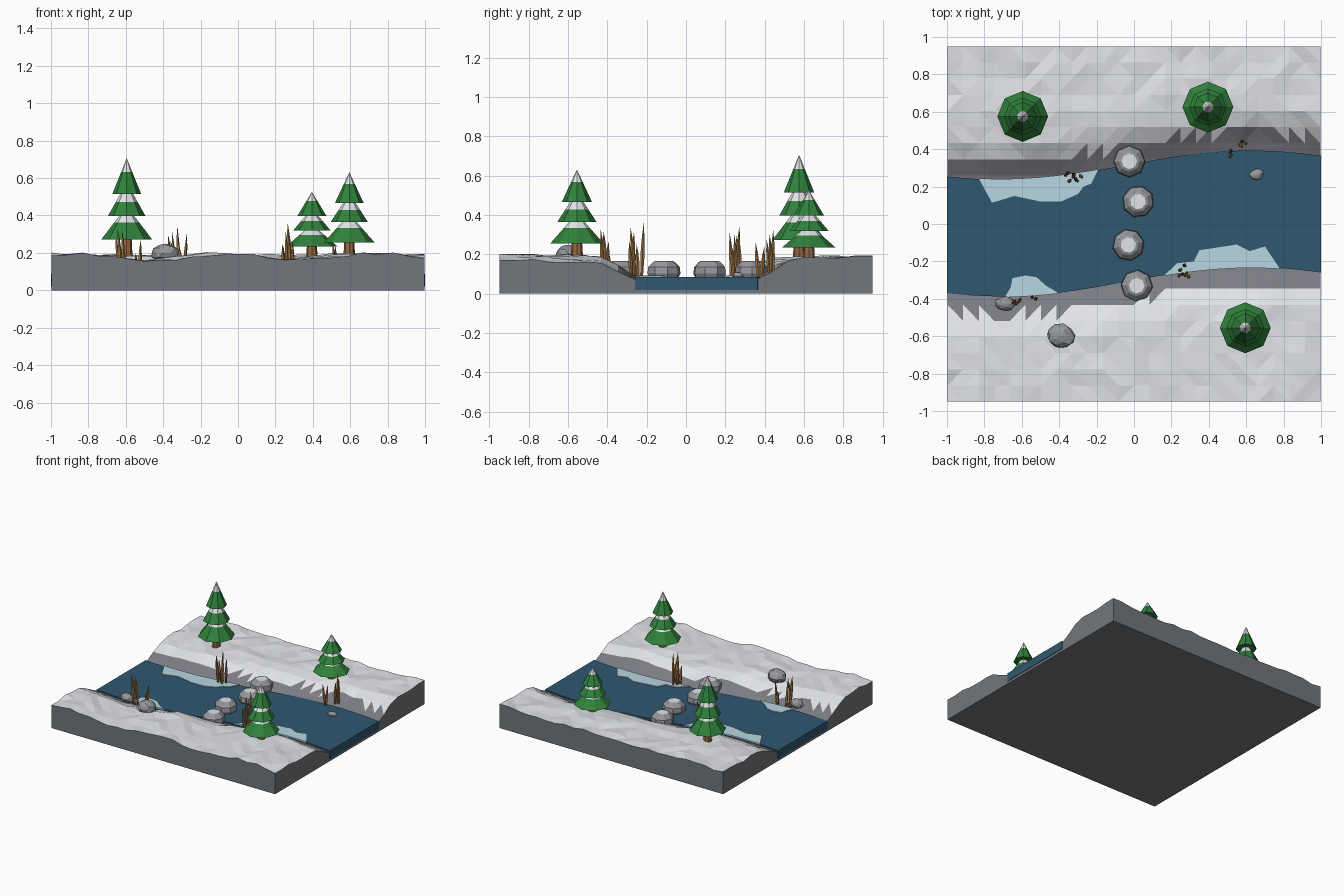
import bpy, bmesh, math, random
from mathutils import Matrix, Vector

random.seed(7)
if "Cube" in bpy.data.objects:
    bpy.data.objects.remove(bpy.data.objects["Cube"], do_unlink=True)


def material(name, *rgb):
    mat = bpy.data.materials.new(name)
    mat.use_nodes = True
    mat.diffuse_color = (*rgb, 1)
    shader = next(n for n in mat.node_tree.nodes if n.type == 'BSDF_PRINCIPLED')
    shader.inputs["Base Color"].default_value = (*rgb, 1)
    return mat


SNOW = material("snow", 0.77, 0.79, 0.82)
BANK = material("bank_stone", 0.20, 0.20, 0.23)
EARTH = material("base_slate", 0.17, 0.185, 0.20)
WATER = material("river_water", 0.03, 0.095, 0.16)
ICE = material("ice", 0.47, 0.68, 0.76)
PINE = material("pine_green", 0.03, 0.22, 0.045)
BARK = material("bark", 0.30, 0.14, 0.055)
REED = material("dry_reed", 0.38, 0.19, 0.065)
ROCK = material("grey_rock", 0.30, 0.31, 0.33)

HALF_WIDTH = 0.312
WATER_TOP = 0.086


def finish(name, bm, *mats):
    bmesh.ops.recalc_face_normals(bm, faces=bm.faces)
    mesh = bpy.data.meshes.new(name)
    bm.to_mesh(mesh)
    bm.free()
    for mat in mats:
        mesh.materials.append(mat)
    obj = bpy.data.objects.new(name, mesh)
    bpy.context.collection.objects.link(obj)
    return obj


def river_middle(x):
    return 0.003 + 0.078 * math.sin(2.35 * x + 0.1)


def ground(x, y):
    d = abs(y - river_middle(x))
    t = min(max((d - 0.24) / 0.32, 0), 1)
    rise = t * t * (3 - 2 * t)
    wave = math.cos(7.8 * (x + 0.05) + 2.5 * (y + 0.95)) * (0.012 - 0.006 * y)
    return 0.058 + rise * (0.122 + wave)


def prism(bm, outline, low, high):
    """Closed slab from a flat outline."""
    face = bm.faces.new([bm.verts.new((x, y, low)) for x, y in outline])
    top = bmesh.ops.extrude_face_region(bm, geom=[face])["geom"]
    for v in top:
        if isinstance(v, bmesh.types.BMVert):
            v.co.z = high
    # the starting face stays as the underside
    return face


def lathe(bm, profile, sides, turn=0.0, mat_rule=None):
    """Rings of (radius, height); a zero radius closes to a point."""
    rings = []
    for r, z in profile:
        if r == 0:
            rings.append([bm.verts.new((0, 0, z))] * sides)
        else:
            rings.append([bm.verts.new((r * math.cos(a), r * math.sin(a), z))
                          for a in (turn + math.tau * i / sides for i in range(sides))])
    for k, (lower, upper) in enumerate(zip(rings, rings[1:])):
        for i in range(sides):
            j = (i + 1) % sides
            corners = list(dict.fromkeys([lower[i], lower[j], upper[j], upper[i]]))
            face = bm.faces.new(corners)
            face.material_index = mat_rule(k) if mat_rule else 0
    if profile[0][0]:
        bm.faces.new(rings[0][::-1])
    if profile[-1][0]:
        face = bm.faces.new(rings[-1])
        face.material_index = mat_rule(len(profile) - 1) if mat_rule else 0
    return {v for ring in rings for v in ring}


# Ground block: snowy plateaus, stone banks, slate sides
bm = bmesh.new()
bmesh.ops.create_grid(bm, x_segments=24, y_segments=22, size=1)
for v in bm.verts:
    v.co.x *= 0.996
    v.co.y *= 0.95
    snowy = abs(v.co.y - river_middle(v.co.x)) > 0.42
    v.co.z = ground(v.co.x, v.co.y) + snowy * random.uniform(-0.009, 0.009)
bmesh.ops.triangulate(bm, faces=bm.faces[:], quad_method='BEAUTY')
for f in bm.faces:
    c = f.calc_center_median()
    f.material_index = 1 if abs(c.y - river_middle(c.x)) < 0.415 else 0
rim = [e for e in bm.edges if e.is_boundary]
skirt = bmesh.ops.extrude_edge_only(bm, edges=rim)["geom"]
for item in skirt:
    if isinstance(item, bmesh.types.BMVert):
        item.co.z = 0
    elif isinstance(item, bmesh.types.BMFace):
        item.material_index = 2
base_edges = [e for e in skirt if isinstance(e, bmesh.types.BMEdge) and e.is_boundary]
for f in bmesh.ops.contextual_create(bm, geom=base_edges)["faces"]:
    f.material_index = 2
finish("ground", bm, SNOW, BANK, EARTH)

# River: winding slab
steps = [-1 + i / 16 for i in range(33)]
bm = bmesh.new()
prism(bm, [(x, river_middle(x) - HALF_WIDTH) for x in steps]
      + [(x, river_middle(x) + HALF_WIDTH) for x in reversed(steps)], 0.02, WATER_TOP)
finish("river", bm, WATER)


# Ice shelves: ragged outer edge, closed along the bank
def ice_shelf(name, side, ragged):
    start, end = ragged[0][0], ragged[-1][0]
    bank = [end + (start - end) * i / 8 for i in range(9)]
    bm = bmesh.new()
    prism(bm, ragged[1:-1] + [(x, river_middle(x) + side * (HALF_WIDTH + 0.004)) for x in bank],
          WATER_TOP - 0.002, WATER_TOP + 0.006)
    finish(name, bm, ICE)


ice_shelf("ice_back", 1, [(-.83, .24), (-.76, .115), (-.72, .125), (-.64, .15), (-.5, .12),
                          (-.39, .12), (-.3, .16), (-.27, .2), (-.23, .215), (-.19, .28)])
ice_shelf("ice_front_left", -1, [(.16, -.28), (.23, -.21), (.32, -.2), (.35, -.14),
                                 (.55, -.11), (.62, -.145), (.7, -.12), (.78, -.23)])
ice_shelf("ice_front_right", -1, [(-.69, -.39), (-.66, -.34), (-.65, -.29), (-.58, -.275),
                                  (-.52, -.285), (-.47, -.33), (-.4, -.38)])


# Pines: three snow-tipped cones on a trunk
def pine(name, x, y, skirt_z, tip_z):
    span = tip_z - skirt_z
    bm = bmesh.new()
    for r, low, snow, top in ((.136, 0, .21, .41), (.1, .29, .46, .7), (.077, .56, .83, 1)):
        mid = r * (top - snow) / (top - low)
        lathe(bm, [(r, low * span), (mid, snow * span), (0, top * span)], 8,
              mat_rule=lambda k: k)
    tree = finish(name, bm, PINE, SNOW)
    tree.location = (x, y, skirt_z)
    bm = bmesh.new()
    foot = ground(x, y) - 0.02 - skirt_z
    lathe(bm, [(.032, foot), (.025, 0.03)], 8)
    trunk = finish(name + "_trunk", bm, BARK)
    trunk.location = tree.location


pine("pine_back_right", -0.595, 0.575, 0.272, 0.707)
pine("pine_back_left", 0.395, 0.625, 0.235, 0.527)
pine("pine_front_left", 0.595, -0.555, 0.255, 0.632)

# Stepping stones: chamfered, with snow caps
for i, (x, y) in enumerate([(-.025, .335), (.022, .12), (-.03, -.112), (.015, -.33)]):
    bm = bmesh.new()
    lathe(bm, [(.07, -.02), (.086, .012), (.082, .045), (.056, .072), (.042, .077)], 8,
          turn=i * 0.5, mat_rule=lambda k: int(k == 4))
    stone = finish(f"stepping_stone_{i + 1}", bm, ROCK, SNOW)
    stone.location = (x, y, WATER_TOP + 0.004)


# Boulders
def boulder(name, place, size, turn):
    bm = bmesh.new()
    bmesh.ops.create_icosphere(bm, subdivisions=2, radius=1)
    for v in bm.verts:
        v.co *= random.uniform(0.9, 1.06)
    bmesh.ops.scale(bm, vec=size, verts=bm.verts)
    rock = finish(name, bm, ROCK)
    rock.location = place
    rock.rotation_euler.z = turn


boulder("boulder_large", (-.39, -.6, .2), (.078, .066, .052), -0.2)
boulder("boulder_bank", (-.69, -.425, .125), (.058, .038, .035), -0.1)
boulder("boulder_small", (.655, .265, .09), (.038, .03, .02), 0.2)


# Reed clumps: tapered, slightly leaning blades
def reeds(name, x, y, spread_x, spread_y, count, tip):
    bm = bmesh.new()
    for i in range(count):
        along = (i + 0.5) / count * 2 - 1
        height = (tip - 0.07) * (1 - 0.4 * random.random() * (i != count // 2))
        blade = lathe(bm, [(.007, 0), (.011, height * .45), (.007, height * .75), (0, height)], 5)
        lean = Matrix.Rotation(random.uniform(-.09, .09), 4, 'X') @ \
            Matrix.Rotation(random.uniform(-.09, .09), 4, 'Y')
        place = Vector((along * spread_x, random.uniform(-1, 1) * spread_y, 0))
        bmesh.ops.transform(bm, matrix=Matrix.Translation(place) @ lean, verts=list(blade))
    clump = finish(name, bm, REED)
    clump.location = (x, y, 0.07)


reeds("reeds_back_right", -.325, .25, .04, .025, 8, .345)
reeds("reeds_front_left", .268, -.252, .03, .028, 6, .36)
reeds("reeds_front_right", -.628, -.408, .026, .014, 4, .33)
reeds("reeds_front_single", -.535, -.4, .014, .008, 2, .27)
reeds("reeds_back_left", .518, .375, .008, .01, 2, .26)
reeds("reeds_back_bank", .578, .43, .02, .012, 3, .325)
